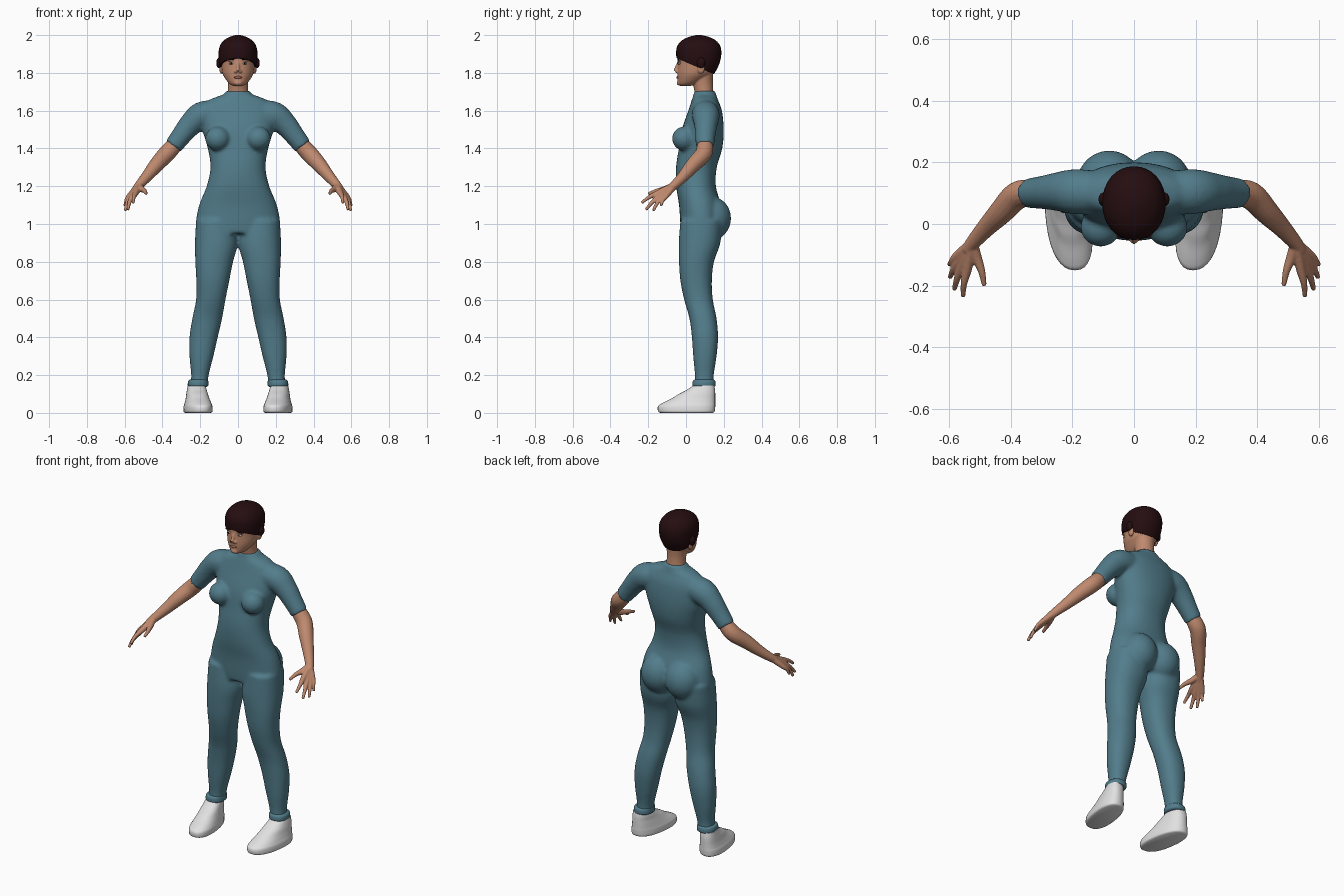
import bpy
import bmesh
import math
from mathutils import Vector, Matrix

cube = bpy.data.objects.get("Cube")
if cube:
    bpy.data.objects.remove(cube)


def material(name, color):
    m = bpy.data.materials.new(name)
    m.use_nodes = True
    m.diffuse_color = (*color, 1)
    bsdf = m.node_tree.nodes["Principled BSDF"]
    bsdf.inputs["Base Color"].default_value = (*color, 1)
    bsdf.inputs["Roughness"].default_value = 0.7
    return m


SUIT = material("suit teal", (0.085, 0.205, 0.26))
SKIN = material("skin", (0.52, 0.25, 0.155))
HAIR = material("dark hair", (0.018, 0.004, 0.005))
SHOE = material("shoe white", (0.75, 0.75, 0.75))
EYE = material("eye white", (0.6, 0.55, 0.5))
LIP = material("lips", (0.36, 0.13, 0.09))


def spline(rows, steps=5):
    """Smooth Catmull-Rom curve through equal-length tuples."""
    pts = [Vector(r) for r in rows]
    pts = [pts[0]] + pts + [pts[-1]]
    out = []
    for a, b, c, d in zip(pts, pts[1:], pts[2:], pts[3:]):
        for i in range(steps):
            t = i / steps
            out.append(b + (c - a) * (t / 2) + (a * 2 - b * 5 + c * 4 - d) * (t * t / 2)
                       + (b * 3 - a - c * 3 + d) * (t ** 3 / 2))
    return out + [pts[-1]]


def skin_rings(bm, rings):
    loops = [[bm.verts.new(p) for p in ring] for ring in rings]
    for lo, hi in zip(loops, loops[1:]):
        for i in range(len(lo)):
            j = (i + 1) % len(lo)
            bm.faces.new((lo[i], lo[j], hi[j], hi[i]))
    bm.faces.new(loops[0][::-1])
    bm.faces.new(loops[-1])


def stack(bm, rows, side=1, power=0.9, shear=0.0, n=32):
    """Level sections given as (z, x_min, x_max, y_front, y_back)."""
    rings = []
    for z, x0, x1, y0, y1 in spline(rows):
        ring = []
        for i in range(n):
            a = math.tau * i / n
            c, s = math.cos(a), math.sin(a)
            y = (y0 + y1) / 2 + (y1 - y0) / 2 * math.copysign(abs(s) ** power, s)
            x = (x0 + x1) / 2 + (x1 - x0) / 2 * math.copysign(abs(c) ** power, c)
            ring.append((side * (x + shear * (y - 0.03)), y, z))
        rings.append(ring)
    skin_rings(bm, rings)


def limb(bm, rows, side=1, n=16):
    """Round tube through (x, y, z, radius) points."""
    pts = spline(rows)
    rings = []
    for i, p in enumerate(pts):
        d = (pts[min(i + 1, len(pts) - 1)] - pts[max(i - 1, 0)]).to_3d()
        q = d.to_track_quat("Z", "Y")
        ring = [p.to_3d() + q @ Vector((math.cos(a), math.sin(a), 0)) * p.w
                for a in (math.tau * k / n for k in range(n))]
        rings.append([(side * v.x, v.y, v.z) for v in ring])
    skin_rings(bm, rings)


def ball(bm, center, radii):
    bmesh.ops.create_uvsphere(bm, u_segments=24, v_segments=16, radius=1,
                              matrix=Matrix.Translation(center) @ Matrix.Diagonal((*radii, 1)))


def finish(bm, name, mat, voxel=0, smooth=0, mirror=False):
    bmesh.ops.recalc_face_normals(bm, faces=bm.faces)
    me = bpy.data.meshes.new(name)
    bm.to_mesh(me)
    bm.free()
    me.materials.append(mat)
    ob = bpy.data.objects.new(name, me)
    bpy.context.collection.objects.link(ob)
    bpy.ops.object.select_all(action="DESELECT")
    ob.select_set(True)
    bpy.context.view_layer.objects.active = ob
    bpy.ops.object.shade_smooth_by_angle(angle=math.radians(60))
    if voxel:
        rm = ob.modifiers.new("Fuse", "REMESH")
        rm.mode, rm.voxel_size, rm.use_smooth_shade = "VOXEL", voxel, True
        sm = ob.modifiers.new("Soften", "SMOOTH")
        sm.factor, sm.iterations = 0.5, smooth
    if mirror:
        ob.modifiers.new("Mirror", "MIRROR").use_mirror_merge = False
    return ob


# Body suit: torso, chest, seat, legs and sleeves fused into one skin
bm = bmesh.new()
torso = [(1.705, .062, .042, .155), (1.685, .08, .04, .16), (1.655, .155, .03, .17),
         (1.6, .195, .012, .19), (1.5, .188, -.022, .2), (1.4, .16, -.038, .192),
         (1.3, .146, -.053, .163), (1.2, .166, -.052, .158), (1.1, .206, -.037, .185),
         (1.0, .222, -.03, .19), (.95, .19, -.025, .16)]
stack(bm, [(z, -w, w, f, b) for z, w, f, b in torso])
for side in (1, -1):
    ball(bm, (side * .108, -.01, 1.452), (.066, .064, .064))
    ball(bm, (side * .08, .135, 1.03), (.105, .104, .115))
    stack(bm, [(1.02, .02, .222, -.03, .19), (.9, .002, .228, -.038, .182),
               (.8, .026, .226, -.037, .148), (.7, .046, .221, -.03, .137),
               (.6, .066, .222, -.01, .142), (.5, .084, .242, .018, .162),
               (.4, .107, .257, .031, .17), (.3, .13, .257, .038, .162),
               (.2, .155, .248, .047, .147), (.15, .16, .252, .045, .147)], side)
    limb(bm, [(.1, .1, 1.585, .07), (.19, .105, 1.575, .074), (.25, .105, 1.528, .063),
              (.3, .102, 1.467, .054), (.342, .1, 1.412, .049)], side)
finish(bm, "body_suit", SUIT, 0.009, 8)

# Bare forearm and hand, mirrored to the other side
bm = bmesh.new()
limb(bm, [(.3, .1, 1.465, .036), (.35, .1, 1.402, .044), (.385, .088, 1.365, .045),
          (.43, .04, 1.315, .04), (.48, -.012, 1.255, .031), (.522, -.06, 1.207, .024),
          (.54, -.085, 1.185, .021)])
wrist = (.526, -.065, 1.202, .02)
fingers = [((.541, -.145, 1.165, .016), (.555, -.235, 1.112, .008)),
           ((.558, -.138, 1.148, .016), (.583, -.212, 1.075, .008)),
           ((.571, -.124, 1.142, .015), (.597, -.173, 1.07, .008)),
           ((.577, -.105, 1.147, .014), (.6, -.132, 1.095, .007))]
for knuckle, tip in fingers:
    k, t = Vector(knuckle), Vector(tip)
    middle = k.lerp(t, 0.5) + Vector((.004, -.004, .004, -.001))
    limb(bm, [wrist, k, middle, t], n=12)
limb(bm, [wrist, (.51, -.11, 1.185, .017), (.494, -.155, 1.175, .012),
          (.486, -.2, 1.16, .008)], n=12)
finish(bm, "forearms_and_hands", SKIN, 0.004, 4, True)

# Head: skull, neck, nose, ears and lids
bm = bmesh.new()
head = [(1.73, .02, -.03, .02), (1.742, .045, -.041, .06), (1.77, .068, -.045, .11),
        (1.8, .083, -.046, .145), (1.85, .089, -.044, .165), (1.9, .092, -.042, .17),
        (1.95, .075, -.02, .15)]
stack(bm, [(z, -w, w, f, b) for z, w, f, b in head], power=1)
neck = [(1.65, .066, .05, .15), (1.7, .055, .045, .145), (1.75, .054, .035, .142),
        (1.8, .06, .03, .145)]
stack(bm, [(z, -w, w, f, b) for z, w, f, b in neck], power=1)
limb(bm, [(0, -.036, 1.86, .009), (0, -.049, 1.83, .009), (0, -.056, 1.81, .012)])
ball(bm, (0, -.037, 1.747), (.022, .012, .014))
for side in (1, -1):
    ball(bm, (side * .012, -.047, 1.807), (.009, .01, .008))
    ball(bm, (side * .088, .08, 1.825), (.011, .02, .03))
    ball(bm, (side * .036, -.033, 1.868), (.025, .011, .007))
finish(bm, "head", SKIN, 0.004, 4)

# Face details
bm = bmesh.new()
ball(bm, (0, -.043, 1.776), (.021, .008, .007))
finish(bm, "lips", LIP)
for side, label in ((1, "left"), (-1, "right")):
    bm = bmesh.new()
    ball(bm, (side * .036, -.034, 1.85), (.013, .008, .006))
    finish(bm, label + "_eye", EYE)
    bm = bmesh.new()
    ball(bm, (side * .036, -.039, 1.85), (.005, .005, .005))
    ball(bm, (side * .037, -.039, 1.871), (.02, .006, .003))
    finish(bm, label + "_iris_and_brow", HAIR)

# Short hair: a cap trimmed along a sloping hairline, with tufts over the ears
bm = bmesh.new()
cap = [(1.775, .062, .0, .13), (1.8, .084, -.03, .152), (1.85, .099, -.046, .177),
       (1.9, .103, -.052, .187), (1.94, .097, -.047, .182), (1.97, .077, -.024, .16),
       (1.99, .046, .014, .122), (2.0, .012, .055, .08)]
stack(bm, [(z, -w, w, f, b) for z, w, f, b in cap], power=0.95)
cut = bmesh.ops.bisect_plane(bm, geom=bm.verts[:] + bm.edges[:] + bm.faces[:],
                             plane_co=(0, -.05, 1.878), plane_no=(0, .43, 1), clear_inner=True)
bmesh.ops.holes_fill(bm, edges=[e for e in cut["geom_cut"] if isinstance(e, bmesh.types.BMEdge)])
for side in (1, -1):
    ball(bm, (side * .1, .08, 1.853), (.015, .022, .028))
finish(bm, "hair", HAIR)

# Shoes and ankle cuffs
for side, label in ((1, "left"), (-1, "right")):
    bm = bmesh.new()
    stack(bm, [(0, .15, .28, -.135, .142), (.008, .143, .288, -.148, .152),
               (.035, .143, .287, -.148, .155), (.052, .147, .281, -.125, .155),
               (.077, .153, .273, -.075, .155), (.1, .158, .268, -.038, .155),
               (.12, .161, .263, 0, .154), (.145, .166, .257, .038, .15)],
          side, 0.85, 0.13)
    finish(bm, label + "_shoe", SHOE)
    bm = bmesh.new()
    stack(bm, [(.138, .165, .257, .043, .147), (.144, .158, .265, .035, .156),
               (.157, .157, .266, .034, .157), (.17, .158, .263, .037, .154),
               (.176, .165, .255, .045, .146)], side)
    finish(bm, label + "_ankle_cuff", SUIT)
